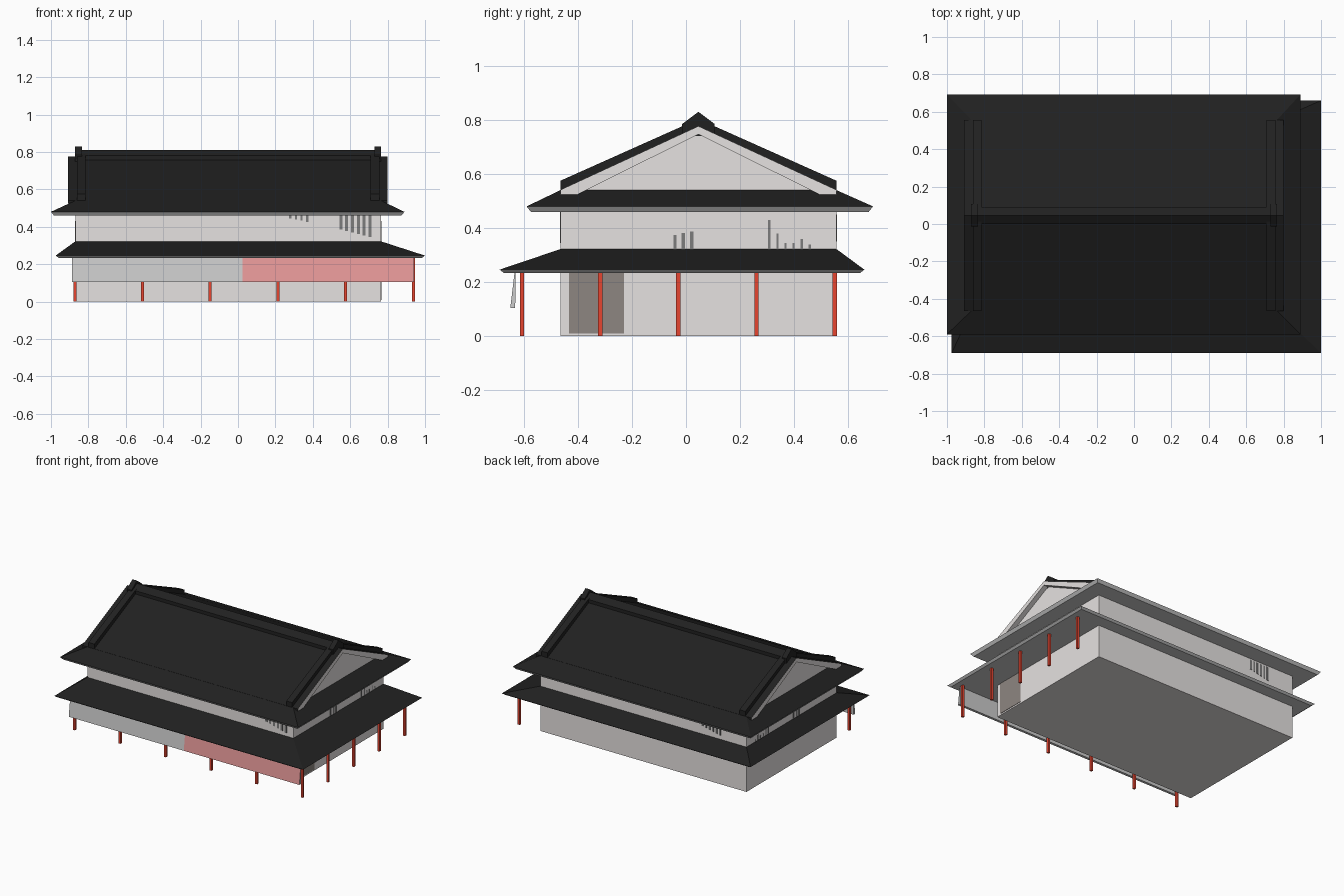
import bpy, bmesh

if "Cube" in bpy.data.objects:
    bpy.data.objects.remove(bpy.data.objects["Cube"])

def mat(name, r, g, b):
    m = bpy.data.materials.new(name)
    m.diffuse_color = (r, g, b, 1)
    m.use_nodes = True
    m.node_tree.nodes["Principled BSDF"].inputs["Base Color"].default_value = m.diffuse_color
    return m

WALL = mat("plaster", 0.79, 0.76, 0.75)
TILE = mat("black_tile", 0.015, 0.015, 0.015)
TRIM = mat("grey_trim", 0.55, 0.55, 0.55)
RED = mat("red_post", 0.8, 0.06, 0.03)
SIGN = mat("red_awning", 0.8, 0.32, 0.32)
DOOR = mat("door_brown", 0.27, 0.24, 0.22)
DARK = mat("window_dark", 0.2, 0.2, 0.2)

def finish(name, bm, mats):
    bmesh.ops.recalc_face_normals(bm, faces=bm.faces)
    me = bpy.data.meshes.new(name)
    bm.to_mesh(me)
    bm.free()
    for m in mats:
        me.materials.append(m)
    ob = bpy.data.objects.new(name, me)
    bpy.context.collection.objects.link(ob)
    return ob

def loft(name, rects, mats, slots):
    """Stack of rectangles (x0, x1, y0, y1, z); slots = material of each band."""
    bm = bmesh.new()
    rings = [[bm.verts.new((x, y, z)) for x, y in ((a, c), (b, c), (b, d), (a, d))]
             for a, b, c, d, z in rects]
    bm.faces.new(rings[0])
    top = bm.faces.new(rings[-1])
    top.material_index = slots[-1]
    for lo, hi, s in zip(rings, rings[1:], slots):
        for i in range(4):
            j = (i + 1) % 4
            bm.faces.new((lo[i], lo[j], hi[j], hi[i])).material_index = s
    return finish(name, bm, mats)

def box(name, x0, x1, y0, y1, z0, z1, m):
    return loft(name, [(x0, x1, y0, y1, z0), (x0, x1, y0, y1, z1)], [m], [0])

def prism(name, x0, x1, prof, mats, sides=None, ends=0):
    """Extrude a (y, z) profile along x; sides = material of each edge."""
    bm = bmesh.new()
    a = [bm.verts.new((x0, y, z)) for y, z in prof]
    b = [bm.verts.new((x1, y, z)) for y, z in prof]
    for f in (a, b):
        bm.faces.new(f).material_index = ends
    n = len(prof)
    for i in range(n):
        j = (i + 1) % n
        f = bm.faces.new((a[i], a[j], b[j], b[i]))
        f.material_index = sides[i] if sides else 0
    return finish(name, bm, mats)

# Main dimensions
X0, X1, Y0, Y1 = -0.87, 0.765, -0.465, 0.557
XC, YC = (X0 + X1) / 2, (Y0 + Y1) / 2

# Walls
box("walls", X0, X1, Y0, Y1, 0, 0.47, WALL)

# Lower skirt roof and upper hipped roof, each with a grey fascia and soffit
def hip(name, x0, x1, y0, y1, zb, ze, zt):
    i = 0.016
    loft(name, [(x0 + i, x1 - i, y0 + i, y1 - i, zb), (x0, x1, y0, y1, ze),
                (X0, X1, Y0, Y1, zt)], [TRIM, TILE], [0, 1])

hip("lower_roof", -0.975, 1.0, -0.69, 0.66, 0.234, 0.246, 0.322)
hip("upper_roof_skirt", -1.0, 0.89, -0.59, 0.692, 0.46, 0.48, 0.54)

# Gable walls and overhanging gable roof with pale bargeboards
prism("gable_walls", X0, X1, [(Y0 + .03, 0.535), (Y1 - .03, 0.535), (YC, 0.765)], [WALL])
prism("gable_roof", -0.91, 0.80,
      [(Y0, 0.525), (Y0, 0.541), (YC, 0.777), (Y1, 0.541), (Y1, 0.525),
       (Y1 - 0.065, 0.525), (YC, 0.747), (Y0 + 0.065, 0.525)],
      [WALL, TILE], [1, 1, 1, 1, 0, 0, 0, 0], 0)

# Main ridge, its end caps and the descending ridges
def ridge(name, x0, x1, w, shoulder, peak):
    prism(name, x0, x1, [(YC - w, 0.74), (YC + w, 0.74), (YC + w, shoulder),
                         (YC, peak), (YC - w, shoulder)], [TILE])

ridge("main_ridge", XC - 0.80, XC + 0.80, 0.045, 0.78, 0.811)
for side in (-1, 1):
    c = XC + side * 0.80
    ridge("ridge_end_cap", c - 0.018, c + 0.018, 0.06, 0.785, 0.83)
    c = XC + side * 0.785
    for s in (-1, 1):
        prism("descending_ridge", c - 0.023, c + 0.023,
              [(YC + s * 0.511, 0.53), (YC + s * 0.511, 0.575),
               (YC + s * 0.03, 0.79), (YC + s * 0.03, 0.75)], [TILE])

# Veranda posts along the front and right side
def post(x, y):
    box("post", x - 0.008, x + 0.008, y - 0.008, y + 0.008, 0, 0.238, RED)

for i in range(6):
    post(-0.872 + i * 0.3618, -0.607)
for i in range(1, 5):
    post(0.937, -0.607 + i * 0.2893)

# Slanted front awning panels, grey on the left and red on the right
wedge = [(-0.65, 0.105), (-0.632, 0.105), (-0.63, 0.238), (-0.634, 0.238)]
prism("grey_awning_panel", -0.888, 0.025, wedge, [TRIM])
prism("red_awning_panel", 0.025, 0.942, wedge, [TRIM, SIGN], [0, 0, 0, 1], 0)

# Side door
box("side_door", X1 - 0.01, X1 + 0.003, -0.433, -0.23, 0.01, 0.236, DOOR)

# Window slats on the upper walls
T = 0.002
for i in range(6):
    x = 0.55 + i * 0.031
    box("front_slat", x - .008, x + .008, Y0 - T, Y0 + T, 0.385 - i * 0.008, 0.462, DARK)
    x = -0.52 - i * 0.028
    box("back_slat", x - .007, x + .007, Y1 - T, Y1 + T, 0.38 - i * 0.006, 0.45, DARK)
for i in range(4):
    x = 0.28 + i * 0.03
    box("front_short_slat", x - .006, x + .006, Y0 - T, Y0 + T, 0.445 - i * 0.006, 0.462, DARK)
for i in range(3):
    y = -0.041 + i * 0.031
    for x in (X0, X1):
        box("side_slat", x - T, x + T, y - .006, y + .006, 0.318, 0.374 + i * 0.007, DARK)
for i, z in enumerate((0.43, 0.38, 0.345, 0.345, 0.36, 0.34)):
    y = 0.308 + i * 0.03
    for x in (X0, X1):
        box("side_tall_slat", x - T, x + T, y - .004, y + .004, 0.318, z, DARK)
